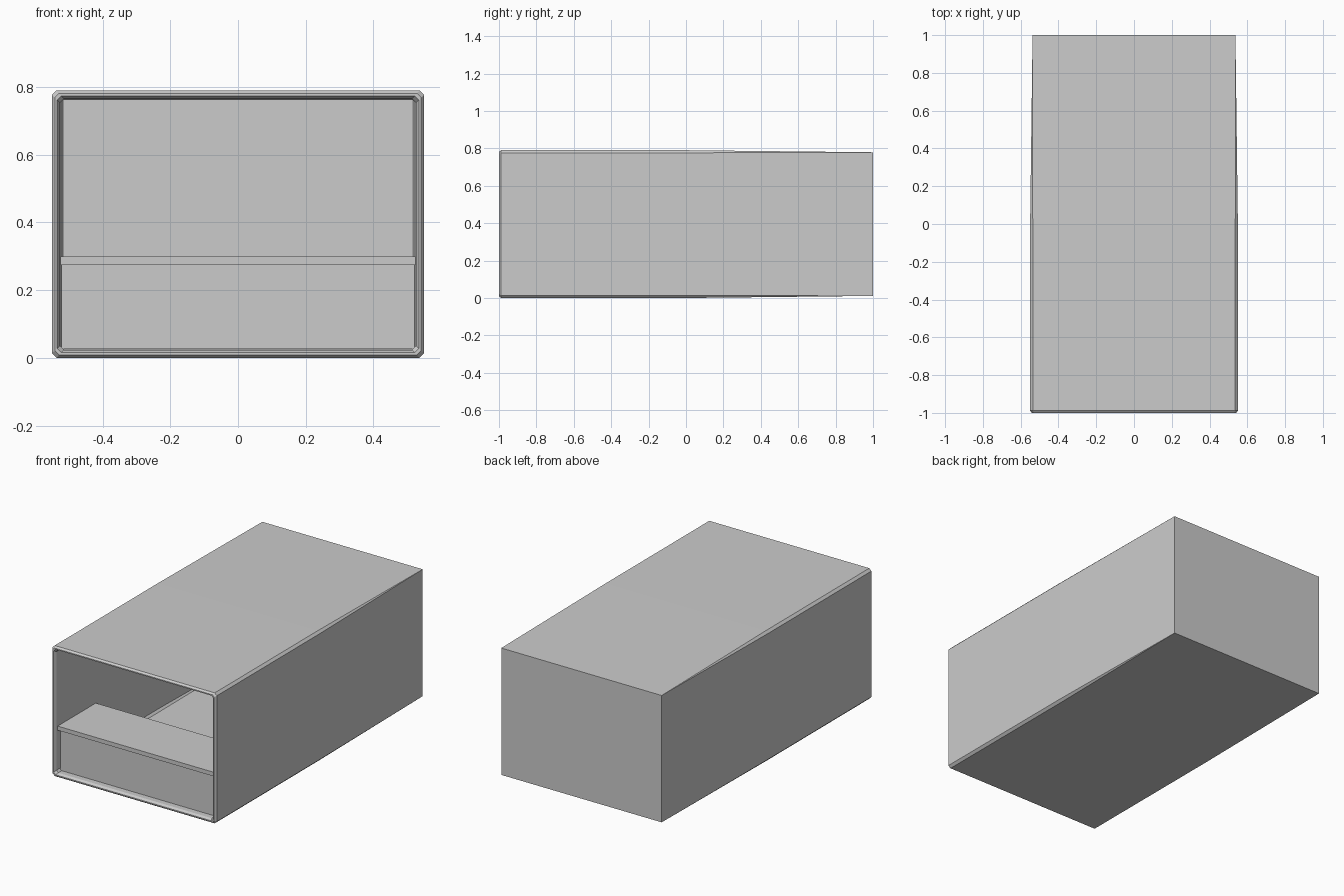
import bpy, bmesh

if "Cube" in bpy.data.objects:
    bpy.data.objects.remove(bpy.data.objects["Cube"])

ZC = 0.395  # mid height of the casing


def make_object(name, bm):
    bmesh.ops.recalc_face_normals(bm, faces=bm.faces[:])
    mesh = bpy.data.meshes.new(name)
    bm.to_mesh(mesh)
    bm.free()
    obj = bpy.data.objects.new(name, mesh)
    bpy.context.collection.objects.link(obj)
    return obj


def octagon(bm, y, w, h, c):
    """Rectangle of half sizes w, h with corners cut by c."""
    pts = [(w - c, -h), (w, -h + c), (w, h - c), (w - c, h),
           (-w + c, h), (-w, h - c), (-w, -h + c), (-w + c, -h)]
    return [bm.verts.new((x, y, ZC + z)) for x, z in pts]


def loft(name, sections):
    bm = bmesh.new()
    rings = [octagon(bm, *s) for s in sections]
    for a, b in zip(rings, rings[1:]):
        for i in range(8):
            j = (i + 1) % 8
            bm.faces.new((a[i], a[j], b[j], b[i]))
    bm.faces.new(rings[0])
    bm.faces.new(rings[-1])
    bmesh.ops.remove_doubles(bm, verts=bm.verts[:], dist=0.0001)
    return make_object(name, bm)


def box(name, x, y0, y1, z0, z1):
    bm = bmesh.new()
    bmesh.ops.create_cube(bm, size=1)
    for v in bm.verts:
        v.co = (v.co.x * 2 * x, y0 if v.co.y < 0 else y1, z0 if v.co.z < 0 else z1)
    return make_object(name, bm)


# Hollow casing: outside from back to front, around the rim, then inside to the back
loft("casing", [
    (1.0, 0.537, 0.384, 0.0),
    (0.0, 0.550, 0.395, 0.014),
    (-0.988, 0.550, 0.395, 0.014),
    (-1.0, 0.541, 0.386, 0.012),
    (-1.0, 0.534, 0.379, 0.012),
    (-0.985, 0.526, 0.371, 0.012),
    (0.0, 0.526, 0.371, 0.012),
    (0.98, 0.515, 0.367, 0.0),
])

# Shelf across the opening with an upright panel beneath it
box("shelf", 0.525, -0.975, -0.61, 0.275, 0.30)
box("front_panel", 0.521, -0.955, -0.93, 0.026, 0.275)
